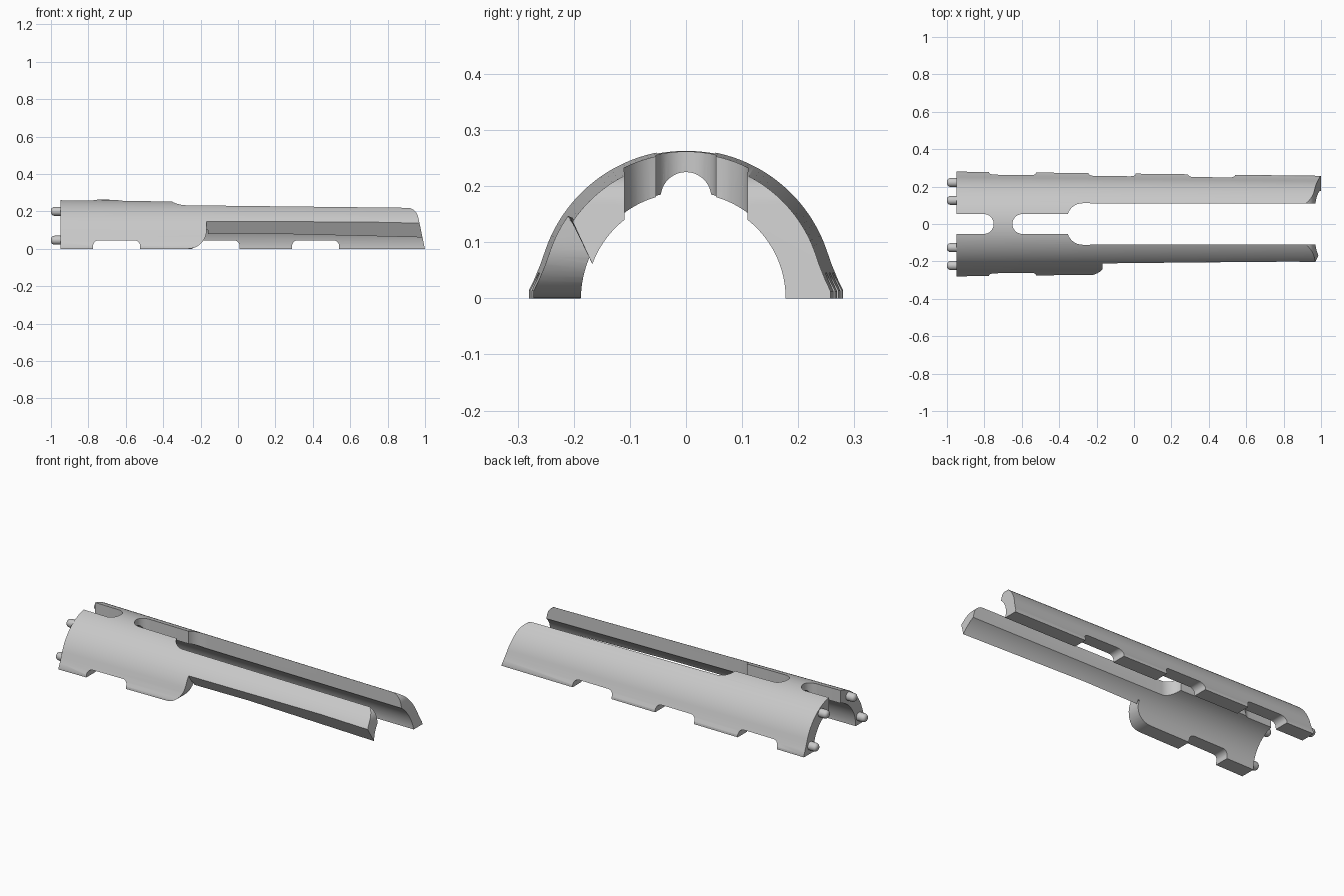
import bpy, bmesh, math
from mathutils import Vector

default = bpy.data.objects.get("Cube")
if default:
    bpy.data.objects.remove(default, do_unlink=True)

grey = bpy.data.materials.new("light grey")
grey.use_nodes = True
GREY = (0.58, 0.58, 0.58, 1)
grey.diffuse_color = GREY
grey.node_tree.nodes["Principled BSDF"].inputs["Base Color"].default_value = GREY


def make_object(name, bm):
    bmesh.ops.recalc_face_normals(bm, faces=bm.faces)
    mesh = bpy.data.meshes.new(name)
    bm.to_mesh(mesh)
    bm.free()
    mesh.materials.append(grey)
    obj = bpy.data.objects.new(name, mesh)
    bpy.context.collection.objects.link(obj)
    return obj


def loft(name, rings):
    """Solid through matching closed rings, capped at both ends."""
    bm = bmesh.new()
    loops = [[bm.verts.new(p) for p in ring] for ring in rings]
    for a, b in zip(loops, loops[1:]):
        for i in range(len(a)):
            j = (i + 1) % len(a)
            bm.faces.new((a[i], a[j], b[j], b[i]))
    bm.faces.new(loops[0])
    bm.faces.new(loops[-1])
    return make_object(name, bm)


def arc(cx, cy, r, start, end, n=12):
    return [(cx + r * math.cos(math.radians(start + (end - start) * i / n)),
             cy + r * math.sin(math.radians(start + (end - start) * i / n)))
            for i in range(n + 1)]


def prism_y(name, points, y0, y1):
    return loft(name, [[(x, y, z) for x, z in points] for y in (y0, y1)])


def prism_z(name, points, z0, z1):
    return loft(name, [[(x, y, z) for x, y in points] for z in (z0, z1)])


# Half-tube body with flared feet, tapering towards the tip
OUTER, INNER, REAR, TIP = 0.265, 0.193, -0.95, 1.0
foot = [(0.28, 0), (0.28, 0.014), (0.27, 0.035), (0.259, 0.062)]
section = foot + arc(0, 0, OUTER, 20, 160, 56)
section += [(-y, z) for y, z in reversed(foot)] + arc(0, 0, INNER, 180, 0, 64)
rings = []
for x in (REAR, TIP):
    s = 1 - 0.08 * (x - REAR) / (TIP - REAR)
    rings.append([(x, y * s, z * s) for y, z in section])
body = loft("shell_body", rings)

cutters = []

# Rear top slot, open at the back with a round end
half = 0.053
cutters.append(prism_z("rear_slot_cutter", [(-1.1, -half)] +
               arc(-0.75 - half, 0, half, -90, 90, 20) + [(-1.1, half)], 0.05, 0.4))

# Long top slot: narrow round start, then flaring into the wide channel
side = arc(-0.65 + half, 0, half, 180, 90, 10)
side += arc(-0.275, half - 0.025, 0.083, 162, 90, 8) + [(1.1, 0.109)]
cutters.append(prism_z("front_slot_cutter",
               side + [(x, -y) for x, y in reversed(side[1:])], 0.05, 0.4))

# Arched groove below the bridge
groove = arc(0, 0.18, 0.045, 0, 180, 20) + [(-0.045, 0.1), (0.045, 0.1)]
cutters.append(loft("bridge_groove_cutter",
               [[(x, y, z) for y, z in groove] for x in (-0.9, -0.5)]))

# Open side under the right arm, with a slightly twisting cut face
cutters.append(loft("side_opening_cutter", [
    [(x, y, z) for y, z in ((top, 0.2), (-0.4, 0.2), (-0.4, -0.1), (-0.1, -0.1), (-0.14, low))]
    for x, top, low in ((-0.168, -0.245, 0.035), (1.1, -0.233, 0.0))]))

# Rounded lower corner of the right side plate
cutters.append(prism_y("plate_corner_cutter", arc(-0.268, 0.1, 0.1, -90, 0) +
               [(-0.16, 0.1), (-0.16, -0.05), (-0.268, -0.05)], -0.4, -0.1))

# Rounded notches along the lower edges
for i, y0 in enumerate((-0.4, 0.1, 0.1)):
    a = -0.775 + i * 0.532
    b, r, h = a + 0.252, 0.03, 0.045
    outline = [(a, -0.05)] + arc(a + r, h - r, r, 180, 90, 8)
    outline += arc(b - r, h - r, r, 90, 0, 8) + [(b, -0.05)]
    cutters.append(prism_y("notch_cutter", outline, y0, 0.4))

# Sloping, rounded tips of both arms
tip = [(1.001, -0.01), (0.974, 0.12)] + arc(0.899, 0.155, 0.066, 10, 90, 10)
tip += [(0.87, 0.224), (0.82, 0.4), (1.2, 0.4), (1.2, -0.01)]
cutters.append(prism_y("tip_cutter", tip, -0.4, 0.4))

for cutter in cutters:
    cutter.hide_render = True
    mod = body.modifiers.new(cutter.name, "BOOLEAN")
    mod.operation = "DIFFERENCE"
    mod.solver = "EXACT"
    mod.object = cutter
bpy.context.view_layer.update()
cut_mesh = bpy.data.meshes.new_from_object(
    body.evaluated_get(bpy.context.evaluated_depsgraph_get()))
body.modifiers.clear()
body.data = cut_mesh
for cutter in cutters:
    bpy.data.objects.remove(cutter, do_unlink=True)

# Round-nosed locating pins at the rear
parts = [body]
pin = [(-1.0, 0.008), (-0.997, 0.016), (-0.99, 0.022), (-0.98, 0.024), (-0.93, 0.024)]
for label, sign in (("left", 1), ("right", -1)):
    for level, y, z in (("lower", 0.222, 0.046), ("upper", 0.126, 0.2)):
        parts.append(loft(f"{label}_{level}_pin", [
            [(x, sign * y + p, z + q) for p, q in arc(0, 0, r, 0, 345, 23)]
            for x, r in pin]))

# Smooth shading with crisp edges
bpy.ops.object.select_all(action="DESELECT")
for part in parts:
    part.select_set(True)
bpy.context.view_layer.objects.active = body
bpy.ops.object.shade_smooth_by_angle(angle=math.radians(30))
